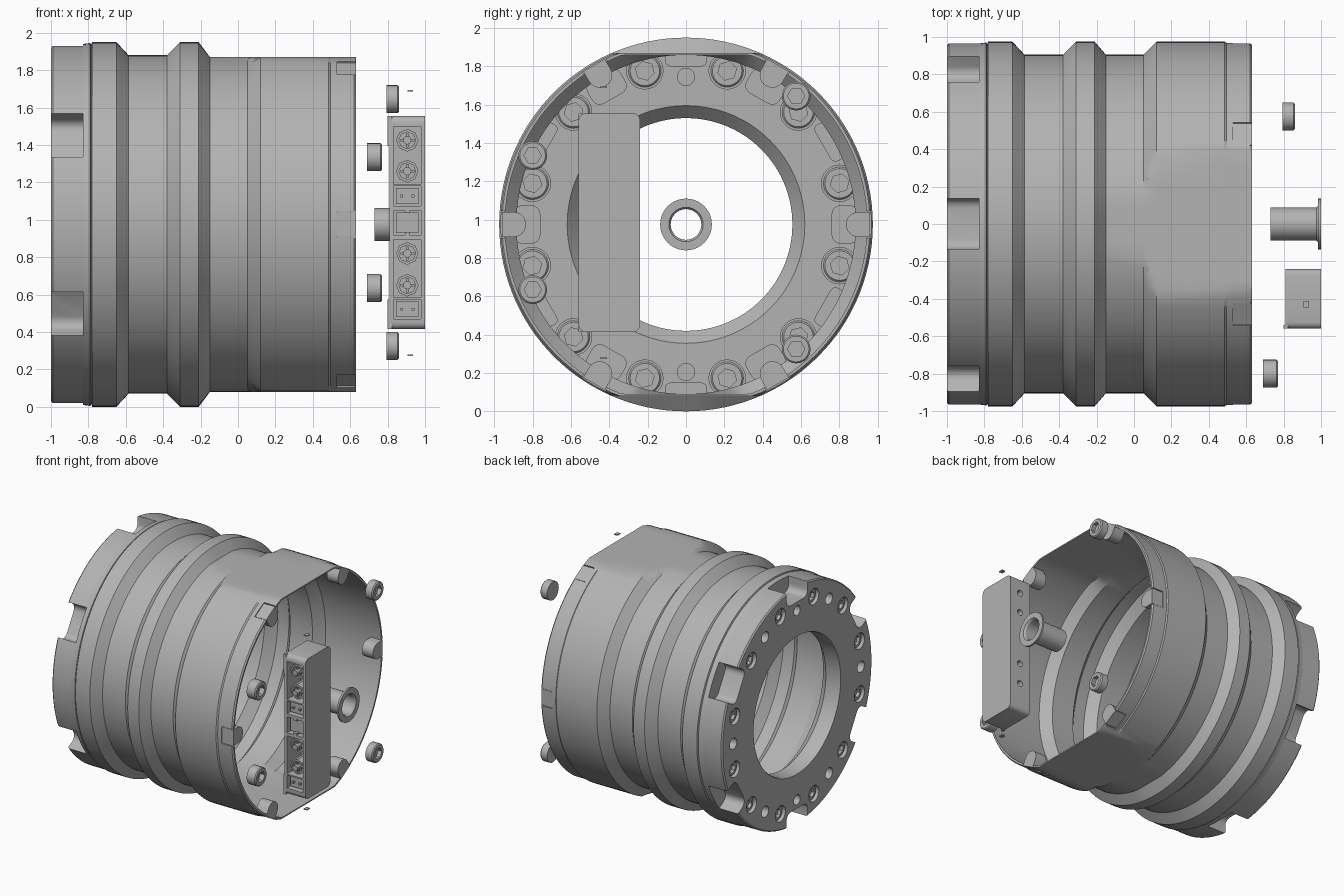
import bpy, bmesh, math
from mathutils import Matrix, Vector

cube = bpy.data.objects.get("Cube")
if cube:
    bpy.data.objects.remove(cube, do_unlink=True)

ZC = 0.975  # height of the housing axis, which runs along x

grey = bpy.data.materials.new("metal_grey")
grey.use_nodes = True
grey.diffuse_color = (0.45, 0.45, 0.45, 1)
grey.node_tree.nodes["Principled BSDF"].inputs["Base Color"].default_value = grey.diffuse_color


def at(x, y, z):
    return Matrix.Translation((x, y, z))


def polar(deg, r, x):
    """Place on the housing axis: local y points outward."""
    return at(0, 0, ZC) @ Matrix.Rotation(math.radians(deg), 4, 'X') @ at(x, r, 0)


def lathe(bm, profile, segs, mat, loop=False):
    """Revolve (x, r, kind) about x; kind is a flat limit, 'hex' or None."""
    rings = []
    for x, r, kind in profile:
        ring = []
        for i in range(segs):
            a = 2 * math.pi * i / segs
            rad = r
            if kind == 'hex':
                rad = r * math.cos(math.pi / 6) / math.cos(a % (math.pi / 3) - math.pi / 6)
            y, z = rad * math.cos(a), rad * math.sin(a)
            if isinstance(kind, float):
                z = max(-kind, min(kind, z))
            ring.append(bm.verts.new(mat @ Vector((x, y, z))))
        rings.append(ring)
    pairs = list(zip(rings, rings[1:]))
    if loop:
        pairs.append((rings[-1], rings[0]))
    else:
        bm.faces.new(rings[0])
        bm.faces.new(rings[-1])
    for p, q in pairs:
        for i in range(segs):
            j = (i + 1) % segs
            bm.faces.new((p[i], p[j], q[j], q[i]))


def cyl(bm, r, length, mat, segs=24):
    lathe(bm, [(0, r, None), (length, r, None)], segs, mat)


def box(bm, size, mat, bevel=0.0, inner_only=False, segs=4):
    """Centred box; optionally round the edges parallel to x."""
    verts = bmesh.ops.create_cube(bm, size=1)["verts"]
    for v in verts:
        v.co = Vector(c * s for c, s in zip(v.co, size))
    if bevel:
        edges = [e for e in {e for v in verts for e in v.link_edges}
                 if abs(e.verts[0].co.x - e.verts[1].co.x) > size[0] / 2
                 and (not inner_only or e.verts[0].co.y < 0)]
        old = set(bm.verts) - set(verts)
        bmesh.ops.bevel(bm, geom=edges, offset=bevel, segments=segs, profile=0.5, affect='EDGES')
        verts = [v for v in bm.verts if v not in old]
    for v in verts:
        v.co = mat @ v.co


def screw(bm, mat, r, length, hexr):
    """Socket screw with its head facing local +x."""
    c = 0.008
    lathe(bm, [(0, r, None), (length - c, r, None), (length, r - c, None),
               (length, hexr, 'hex'), (length * 0.5, hexr, 'hex')], 24, mat)


def finish(name, bm, cutter=None):
    meshes = []
    for b in (bm, cutter):
        if b:
            bmesh.ops.recalc_face_normals(b, faces=b.faces)
            me = bpy.data.meshes.new(name)
            b.to_mesh(me)
            b.free()
            meshes.append(me)
    ob = bpy.data.objects.new(name, meshes[0])
    bpy.context.collection.objects.link(ob)
    ob.data.materials.append(grey)
    bpy.ops.object.select_all(action='DESELECT')
    ob.select_set(True)
    bpy.context.view_layer.objects.active = ob
    if cutter:
        cut = bpy.data.objects.new(name + "_cutter", meshes[1])
        cut.data.materials.append(grey)
        cut.hide_render = True
        bpy.context.collection.objects.link(cut)
        mod = ob.modifiers.new("cut", 'BOOLEAN')
        mod.operation, mod.solver, mod.object = 'DIFFERENCE', 'EXACT', cut
        bpy.ops.object.modifier_apply(modifier="cut")
        bpy.data.objects.remove(cut, do_unlink=True)
    bpy.ops.object.shade_smooth_by_angle(angle=math.radians(28))
    return ob


new = bmesh.new
axis = at(0, 0, ZC)
flip = Matrix.Rotation(math.pi, 4, 'Z')

# Thin ribbed shell with flats above and below, slotted for the lugs
outer = [(-.83, .965), (-.79, .97), (-.785, .96), (-.78, .975), (-.65, .975), (-.585, .905),
         (-.38, .905), (-.31, .975), (-.21, .975), (-.15, .905), (.05, .905), (.075, .93),
         (.12, .975), (.485, .975), (.495, .968), (.62, .968), (.63, .96)]
inner = [(.63, .945), (.49, .947), (.12, .955), (.05, .885), (-.15, .885), (-.21, .955),
         (-.31, .955), (-.38, .885), (-.585, .885), (-.65, .93), (-.72, .93), (-.75, .9), (-.83, .9)]
profile = [(x, r, lim if x > -.16 else None)
           for pts, lim in ((outer, .895), (inner, .885)) for x, r in pts]
bm, cut = new(), new()
lathe(bm, profile, 120, axis, loop=True)
for k in range(6):
    box(cut, (.17, .2, .14), polar(60 * k, 1.0, .615))
finish("housing_shell", bm, cut)

# End flange with notches, counterbores and dowel holes
bm, cut = new(), new()
lathe(bm, [(x, r, None) for x, r in ((-1, .56), (-1, .955), (-.99, .965), (-.83, .965), (-.83, .91),
                                     (-.8, .91), (-.8, .62), (-.87, .555), (-.99, .555))],
      120, axis, loop=True)
for k in range(6):
    box(cut, (.27, .26, .27), polar(30 + 60 * k, .97, -.965), .05, True)
    cyl(cut, .045, .13, polar(60 * k, .82, -1.05))
for k in range(12):
    cyl(cut, .065, .11, polar(15 + 30 * k, .83, -1.05))
    cyl(cut, .095, .1, polar(15 + 30 * k, .83, -.825))
for a in (90, 270):
    cyl(cut, .04, .1, polar(a, .77, -1.05))
    cyl(cut, .045, .1, polar(a, .77, -.85))
finish("end_flange", bm, cut)

# Flange bolts, seen from both sides
bm = new()
for k in range(12):
    screw(bm, polar(15 + 30 * k, .83, -.86), .085, .045, .05)
    screw(bm, polar(15 + 30 * k, .83, -.93) @ flip, .06, .05, .036)
finish("flange_bolts", bm)

# Raised pads on the inner flange face
bm = new()
for k in range(6):
    box(bm, (.03, .14, .2), polar(60 * k, .83, -.795), .045)
    box(bm, (.03, .07, .22), polar(30 + 60 * k, .86, -.795), .03)
finish("inner_pads", bm)

# Rounded lugs around the open rim
bm = new()
for k in range(6):
    box(bm, (.1, .125, .13), polar(60 * k, .8975, .58), .064, True, 6)
finish("rim_lugs", bm)

# Loose socket screws in front of the open end
for name, x, y, dz, length in (("side_screw", .69, -.8, .35, .08), ("far_screw", .795, .575, .66, .065)):
    for side, s in (("upper", 1), ("lower", -1)):
        bm = new()
        screw(bm, at(x, y, ZC + .01 + s * dz), .075, length, .045)
        finish(side + "_" + name, bm)

# Flanged centre bushing
bm = new()
lathe(bm, [(x, r, None) for x, r in ((.73, .088), (.975, .088), (.985, .1), (.985, .135), (1, .135),
                                     (1, .09), (.985, .08), (.73, .08))], 40, axis, loop=True)
finish("centre_bushing", bm)

# Connector block with pockets on its front and holes on its back
pin_z = (1.425, 1.26, .82, .65)
to_y = Matrix.Rotation(math.pi / 2, 4, 'Z')
bm, cut = new(), new()
box(bm, (.19, .32, 1.14), at(.905, -.4, .985), .035)
for z, h in ((1.345, .31), (1.127, .105), (.985, .13), (.74, .31), (.522, .105)):
    box(cut, (.145, .24, h), at(.905, -.5, z))
for z in pin_z:
    cyl(cut, .025, .1, at(.905, -.29, z) @ to_y, 16)
finish("connector_block", bm, cut)

# Connector contacts
bm = new()
for z in pin_z:
    lathe(bm, [(0, .06, None), (.16, .06, None), (.16, .045, None), (.05, .045, None)], 8,
          at(.905, -.37, z) @ to_y @ flip)
    cyl(bm, .022, .19, at(.905, -.56, z) @ to_y, 12)
    box(bm, (.075, .17, .012), at(.905, -.45, z))
    box(bm, (.012, .17, .075), at(.905, -.45, z))
for z in (1.127, .522):
    box(bm, (.12, .15, .085), at(.905, -.455, z))
    for dx in (-.03, .03):
        box(bm, (.015, .03, .015), at(.905 + dx, -.535, z))
box(bm, (.12, .15, .11), at(.905, -.455, .985))
for s in (-1, 1):
    box(bm, (.025, .04, .03), at(.905, -.54, .985 + s * .065))
finish("connector_contacts", bm)

# Thin lip behind the connector opening
bm = new()
for s in (-1, 1):
    box(bm, (.025, .02, .16), at(.812, -.55, .985 + s * .49))
finish("connector_lip", bm)

# Tiny loose clips above and below the connector
bm = new()
for s in (-1, 1):
    box(bm, (.03, .035, .008), at(.92, -.43, .983 + s * .707))
finish("small_clips", bm)
